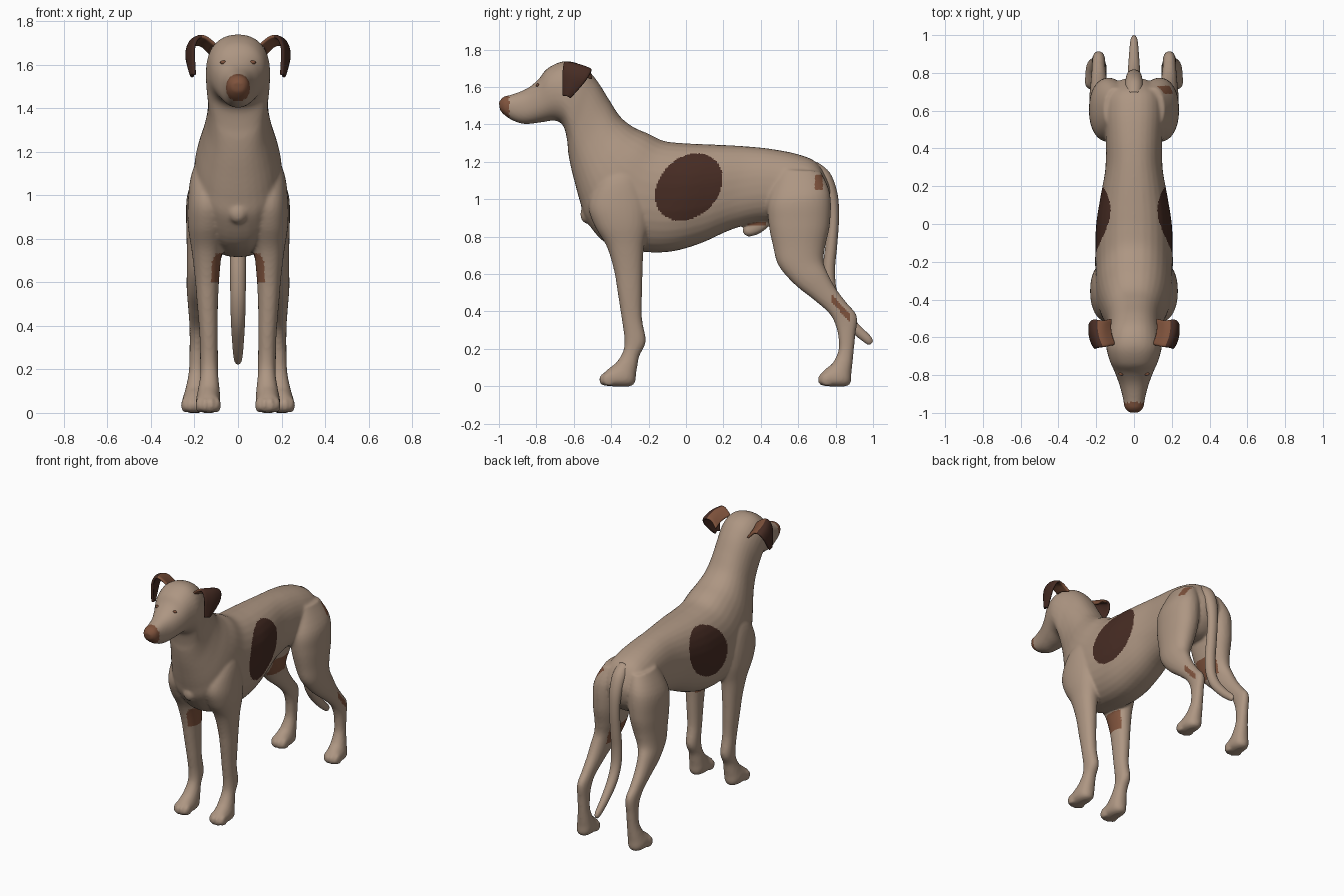
import bpy, bmesh, math
from mathutils import Vector
from mathutils.bvhtree import BVHTree


def material(name, col):
    m = bpy.data.materials.new(name)
    m.diffuse_color = (*col, 1)
    return m


COAT = material("tan coat", (0.42, 0.305, 0.225))
DARK = material("dark brown", (0.062, 0.025, 0.017))
BROWN = material("mid brown", (0.21, 0.085, 0.045))


def spline(rows, steps):
    """Catmull-Rom interpolation through rows of numbers."""
    out = []
    for i in range(len(rows) - 1):
        a, b, c, d = (rows[max(0, min(len(rows) - 1, i + k))] for k in (-1, 0, 1, 2))
        for s in range(steps):
            t = s / steps
            out.append([0.5 * (2 * q + (r - p) * t + (2 * p - 5 * q + 4 * r - w) * t * t
                               + (3 * q - p - 3 * r + w) * t ** 3)
                        for p, q, r, w in zip(a, b, c, d)])
    out.append(list(rows[-1]))
    return out


def loft(bm, stations, side=1, power=0.92, n=32):
    """Station: first edge (y, z), second edge (y, z), centre x, half width."""
    rings = []
    for y0, z0, y1, z1, x, w in spline(stations, 5):
        ring = []
        for k in range(n):
            t = math.tau * k / n
            c = math.copysign(abs(math.cos(t)) ** power, math.cos(t))
            s = math.copysign(abs(math.sin(t)) ** power, math.sin(t))
            ring.append(bm.verts.new((side * (x + w * s),
                                      (y0 + y1) / 2 + c * (y0 - y1) / 2,
                                      (z0 + z1) / 2 + c * (z0 - z1) / 2)))
        rings.append(ring)
    faces = [bm.faces.new((a[k], a[(k + 1) % n], b[(k + 1) % n], b[k]))
             for a, b in zip(rings, rings[1:]) for k in range(n)]
    faces += [bm.faces.new(rings[0]), bm.faces.new(rings[-1])]
    bmesh.ops.recalc_face_normals(bm, faces=faces)


def ball(bm, centre, size):
    r = bmesh.ops.create_uvsphere(bm, u_segments=20, v_segments=12, radius=1)
    for v in r["verts"]:
        v.co = Vector(centre) + Vector(a * b for a, b in zip(v.co, size))


def make(name, bm, mats):
    me = bpy.data.meshes.new(name)
    bm.to_mesh(me)
    bm.free()
    for m in mats:
        me.materials.append(m)
    me.shade_smooth()
    ob = bpy.data.objects.new(name, me)
    bpy.context.collection.objects.link(ob)
    return ob


# Head, neck and trunk: top edge, bottom edge, centre x, half width
trunk = [
    (-1.0, 1.52, -0.995, 1.475, 0, .028), (-.975, 1.548, -.965, 1.445, 0, .05),
    (-.93, 1.56, -.92, 1.418, 0, .058), (-.85, 1.592, -.86, 1.402, 0, .076),
    (-.79, 1.64, -.78, 1.41, 0, .102), (-.74, 1.70, -.70, 1.42, 0, .13),
    (-.65, 1.738, -.655, 1.39, 0, .147), (-.555, 1.715, -.635, 1.31, 0, .145),
    (-.48, 1.64, -.63, 1.25, 0, .138), (-.41, 1.53, -.615, 1.17, 0, .142),
    (-.35, 1.44, -.595, 1.09, 0, .16), (-.28, 1.385, -.565, .98, 0, .185),
    (-.20, 1.35, -.53, .88, 0, .20), (-.12, 1.312, -.42, .76, 0, .205),
    (-.02, 1.30, -.24, .72, 0, .205), (.08, 1.295, -.08, .72, 0, .20),
    (.20, 1.29, .08, .765, 0, .178), (.33, 1.282, .25, .84, 0, .152),
    (.46, 1.268, .42, .88, 0, .15), (.60, 1.24, .56, .85, 0, .16),
    (.70, 1.195, .66, .85, 0, .15), (.76, 1.10, .74, .92, 0, .09),
    (.775, 1.04, .77, 1.0, 0, .03)]

# Legs: front edge, back edge, centre x, half width
front_leg = [
    (-.36, 1.22, -.28, 1.22, .12, .03), (-.47, 1.10, -.24, 1.12, .125, .085),
    (-.52, .97, -.20, .99, .135, .095), (-.49, .86, -.20, .86, .14, .09),
    (-.425, .75, -.225, .74, .143, .07), (-.385, .62, -.232, .62, .142, .056),
    (-.365, .50, -.235, .50, .14, .048), (-.345, .37, -.235, .36, .135, .042),
    (-.33, .26, -.215, .24, .133, .041), (-.335, .19, -.25, .16, .132, .041),
    (-.37, .13, -.265, .08, .134, .05), (-.40, .105, -.285, .005, .137, .056),
    (-.435, .075, -.40, 0, .137, .054), (-.455, .04, -.45, .01, .137, .04)]
hind_leg = [
    (.50, 1.16, .72, 1.15, .10, .06), (.44, 1.0, .77, 1.03, .13, .10),
    (.44, .88, .77, .87, .14, .098), (.465, .75, .745, .75, .15, .085),
    (.495, .645, .735, .67, .165, .07), (.58, .545, .755, .61, .18, .056),
    (.68, .465, .80, .525, .185, .045), (.765, .39, .86, .445, .187, .037),
    (.80, .325, .914, .375, .187, .035), (.815, .26, .905, .27, .188, .035),
    (.815, .19, .895, .17, .19, .037), (.785, .125, .885, .08, .195, .048),
    (.755, .10, .87, .005, .20, .056), (.725, .07, .76, 0, .203, .054),
    (.712, .04, .717, .01, .203, .04)]
sheath = [(.46, .92, .46, .87, 0, .03), (.38, .90, .40, .82, 0, .035),
          (.32, .86, .34, .80, 0, .03), (.30, .835, .31, .81, 0, .012)]

bm = bmesh.new()
loft(bm, trunk, power=0.88)
loft(bm, sheath)
ball(bm, (0, -.53, .92), (.045, .035, .05))  # breastbone
for side in (1, -1):
    loft(bm, front_leg, side)
    loft(bm, hind_leg, side)
    for px, py in ((.137, -.43), (.203, .738)):  # toes
        for dx, dy in ((-.042, .018), (-.015, 0), (.015, 0), (.042, .018)):
            ball(bm, (side * (px + dx), py + dy, .036), (.016, .036, .036))
body = make("dog_body", bm, (COAT, DARK, BROWN))

# Fuse the body parts into one smooth skin
rm = body.modifiers.new("fuse", "REMESH")
rm.mode = "VOXEL"
rm.voxel_size = 0.009
sm = body.modifiers.new("soften", "SMOOTH")
sm.factor = 0.5
sm.iterations = 6
dg = bpy.context.evaluated_depsgraph_get()
skin = bpy.data.meshes.new_from_object(body.evaluated_get(dg))
body.modifiers.clear()
body.data = skin
skin.shade_smooth()


def coat_index(c, n):
    """Markings: 0 coat, 1 dark, 2 mid brown."""
    x, y, z = c
    inward = n.x * math.copysign(1, x)
    u, v = (y - .015) / .18, (z - 1.065) / .18
    if abs(x) > .08 and u * u + v * v - .5 * u * v < .94:
        return 1                                    # flank patches
    if y < -.945 and z > 1.43:
        return 2                                    # nose
    if inward < -.4 and .60 < z < .73 and (-.40 < y < -.25 or .52 < y < .70):
        return 2                                    # inner legs
    if abs(x) < .04 and .33 < y < .43 and .86 < z < .90:
        return 2                                    # sheath root
    if inward > .3 and x > 0:
        if .78 < y < .88 and abs(z - .47 + 1.1 * (y - .78)) < .022:
            return 2                                # hock mark
        if .69 < y < .73 and 1.05 < z < 1.13:
            return 2                                # rump mark
    return 0


for p in skin.polygons:
    p.material_index = coat_index(p.center, p.normal)
for v in skin.vertices:
    v.co.z = max(v.co.z, 0)

# Tail: back edge, front edge, centre x, half width
bm = bmesh.new()
loft(bm, [(.70, 1.20, .66, 1.12, 0, .045), (.77, 1.14, .71, 1.08, 0, .047),
          (.81, 1.03, .745, 1.01, 0, .042), (.818, .90, .76, .90, 0, .036),
          (.808, .75, .745, .75, 0, .036), (.797, .63, .732, .63, 0, .036),
          (.805, .52, .742, .51, 0, .035), (.845, .43, .79, .395, 0, .032),
          (.92, .335, .88, .295, 0, .026), (.985, .27, .96, .23, 0, .019),
          (1.0, .24, .985, .222, 0, .008)], power=1)
make("tail", bm, (COAT,))

# Folded ears: rows of front point and back point, from root to tip
ear_rows = [
    (.10, -.64, 1.69, .12, -.50, 1.64), (.145, -.65, 1.725, .165, -.51, 1.685),
    (.18, -.655, 1.725, .215, -.505, 1.685), (.20, -.66, 1.68, .233, -.53, 1.64),
    (.20, -.66, 1.61, .222, -.575, 1.585), (.195, -.655, 1.55, .205, -.62, 1.54)]
for side, label in ((1, "left"), (-1, "right")):
    bm = bmesh.new()
    grid = []
    for r in spline(ear_rows, 4):
        a, b = Vector(r[:3]), Vector(r[3:])
        row = []
        for k in range(9):
            q = a.lerp(b, k / 8) + Vector((.012, 0, .006)) * math.sin(math.pi * k / 8)
            row.append(bm.verts.new((side * q.x, q.y, q.z)))
        grid.append(row)
    for i, (a, b) in enumerate(zip(grid, grid[1:])):
        for k in range(8):
            f = bm.faces.new((a[k], a[k + 1], b[k + 1], b[k]))
            f.material_index = 1 if i < 6 else 0
    bmesh.ops.recalc_face_normals(bm, faces=bm.faces)
    ear = make(label + "_ear", bm, (DARK, BROWN))
    so = ear.modifiers.new("thickness", "SOLIDIFY")
    so.thickness = 0.018
    so.offset = 0
    ear.modifiers.new("rounding", "SUBSURF").levels = 1

# Eyes set on the face surface
tree = BVHTree.FromPolygons([v.co for v in skin.vertices],
                            [p.vertices for p in skin.polygons])
bm = bmesh.new()
for side in (1, -1):
    hit = tree.ray_cast(Vector((side * .068, -1.5, 1.61)), Vector((0, 1, 0)))[0]
    ball(bm, hit or (side * .068, -.78, 1.61), (.014, .009, .009))
make("eyes", bm, (BROWN,))
